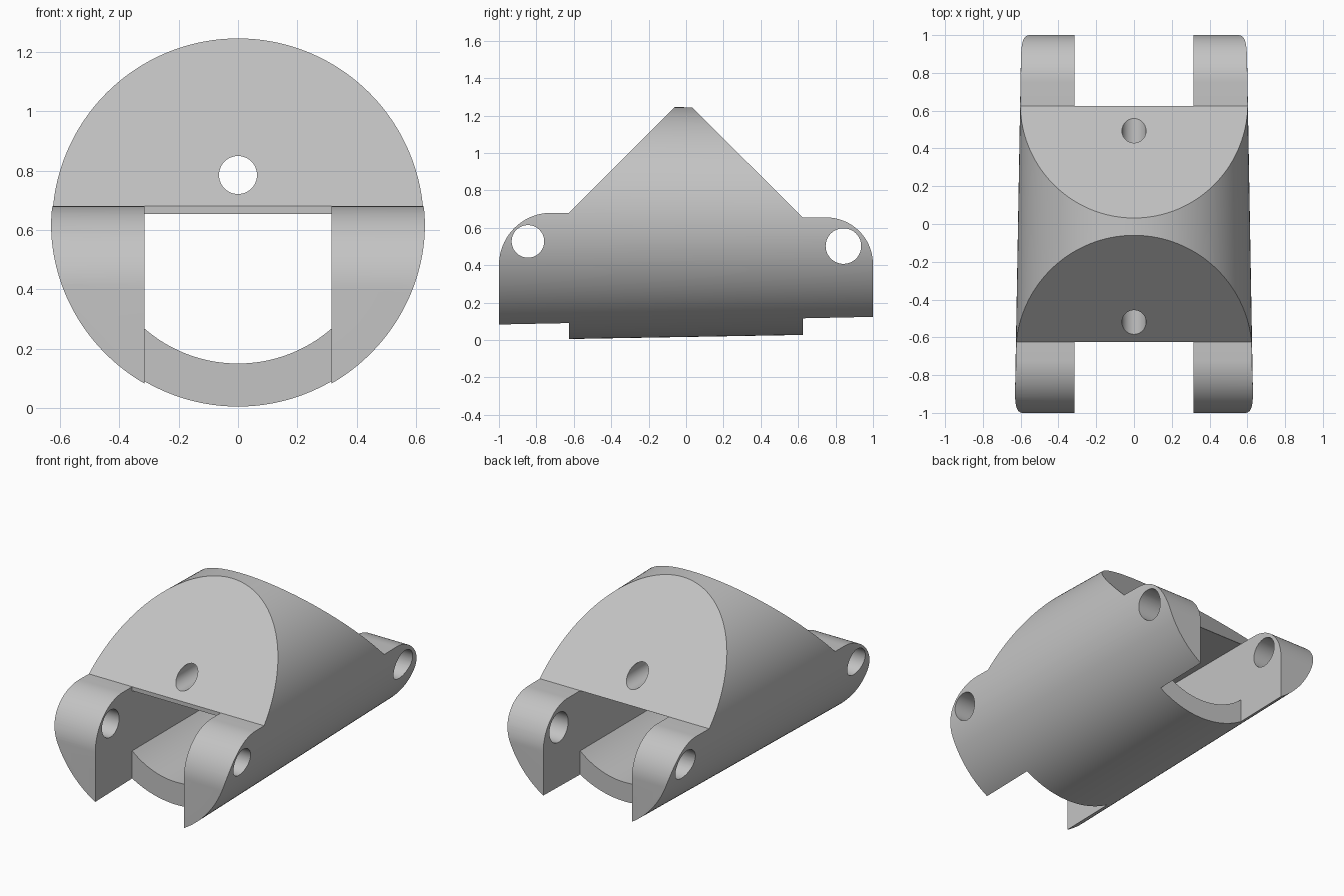
import bpy, bmesh, math
from mathutils import Matrix

cube = bpy.data.objects.get("Cube")
if cube:
    bpy.data.objects.remove(cube, do_unlink=True)

AXIS_Z = 0.63      # height of the body's long axis
SLOT = 0.315       # half width of the fork slots
SHOULDER = 0.625   # where the solid middle meets the forks

grey = bpy.data.materials.new("light_grey")
grey.use_nodes = True
grey.diffuse_color = (0.55, 0.55, 0.55, 1)
grey.node_tree.nodes["Principled BSDF"].inputs["Base Color"].default_value = grey.diffuse_color


def add_object(name, bm):
    bmesh.ops.recalc_face_normals(bm, faces=bm.faces)
    mesh = bpy.data.meshes.new(name)
    bm.to_mesh(mesh)
    bm.free()
    mesh.materials.append(grey)
    obj = bpy.data.objects.new(name, mesh)
    bpy.context.collection.objects.link(obj)
    return obj


def prism(name, points, direction):
    """Extrude a closed outline of 3D points along a direction."""
    bm = bmesh.new()
    face = bm.faces.new([bm.verts.new(p) for p in points])
    moved = bmesh.ops.extrude_face_region(bm, geom=[face])["geom"]
    bmesh.ops.translate(bm, vec=direction,
                        verts=[v for v in moved if isinstance(v, bmesh.types.BMVert)])
    return add_object(name, bm)


def rod(name, centre, r1, r2, length, axis, segments=64):
    """Round bar, along x or along y (r1 at the -y end)."""
    turn = Matrix.Rotation(math.pi / 2, 4, "Y") if axis == "x" else Matrix.Rotation(-math.pi / 2, 4, "X")
    bm = bmesh.new()
    bmesh.ops.create_cone(bm, cap_ends=True, segments=segments, radius1=r1, radius2=r2,
                          depth=length, matrix=Matrix.Translation(centre) @ turn)
    return add_object(name, bm)


def arc(cx, cy, r, start, end, steps):
    angles = [math.radians(start + (end - start) * i / steps) for i in range(steps + 1)]
    return [(cx + r * math.cos(a), cy + r * math.sin(a)) for a in angles]


# Tapered round body
body = rod("hinge_body", (0, 0, AXIS_Z), 0.635, 0.593, 2.4, "y", 256)

# Side outline: rounded fork tips and two slopes meeting near the top
outline = [(-1, -0.5)] + arc(-0.72, 0.4, 0.28, 180, 90, 24)
outline += [(-SHOULDER, 0.68), (-0.03, 1.275), (0.005, 1.27), (SHOULDER, 0.655)]
outline += arc(0.75, 0.405, 0.25, 90, 0, 24) + [(1, -0.5)]
side_shape = prism("side_shape", [(-1, y, z) for y, z in outline], (2, 0, 0))

# Tunnel with a flat ceiling and a rounded floor
half = math.degrees(math.asin(SLOT / 0.48))
section = arc(0, AXIS_Z, 0.48, -90 - half, -90 + half, 32) + [(SLOT, 0.654), (-SLOT, 0.654)]
tunnel = prism("tunnel_cutter", [(x, -1.5, z) for x, z in section], (0, 3, 0))

# Open slots between the fork arms, front and back
slots = []
for name, y in (("front_slot_cutter", -1.5), ("back_slot_cutter", SHOULDER)):
    corners = [(-SLOT, y, -1), (SLOT, y, -1), (SLOT, y, 2), (-SLOT, y, 2)]
    slots.append(prism(name, corners, (0, 1.5 - SHOULDER, 0)))

# Pin holes across the forks and one hole through the upper body
holes = [rod("front_pin_cutter", (0, -0.845, 0.527), 0.087, 0.087, 3, "x"),
         rod("back_pin_cutter", (0, 0.842, 0.502), 0.095, 0.095, 3, "x"),
         rod("upper_hole_cutter", (0, 0, 0.785), 0.064, 0.064, 3, "y")]

# Shape the body with the cutters
cutters = [side_shape, tunnel] + slots + holes
for cutter in cutters:
    cutter.hide_render = True
    mod = body.modifiers.new(cutter.name, "BOOLEAN")
    mod.operation = "INTERSECT" if cutter is side_shape else "DIFFERENCE"
    mod.solver = "EXACT"
    mod.object = cutter

bpy.context.view_layer.update()
shaped = bpy.data.meshes.new_from_object(body.evaluated_get(bpy.context.evaluated_depsgraph_get()))
body.modifiers.clear()
body.data = shaped
for cutter in cutters:
    bpy.data.objects.remove(cutter, do_unlink=True)

# Smooth round surfaces, crisp cut edges
for obj in bpy.context.selected_objects:
    obj.select_set(False)
body.select_set(True)
bpy.context.view_layer.objects.active = body
bpy.ops.object.shade_smooth_by_angle(angle=math.radians(25))
